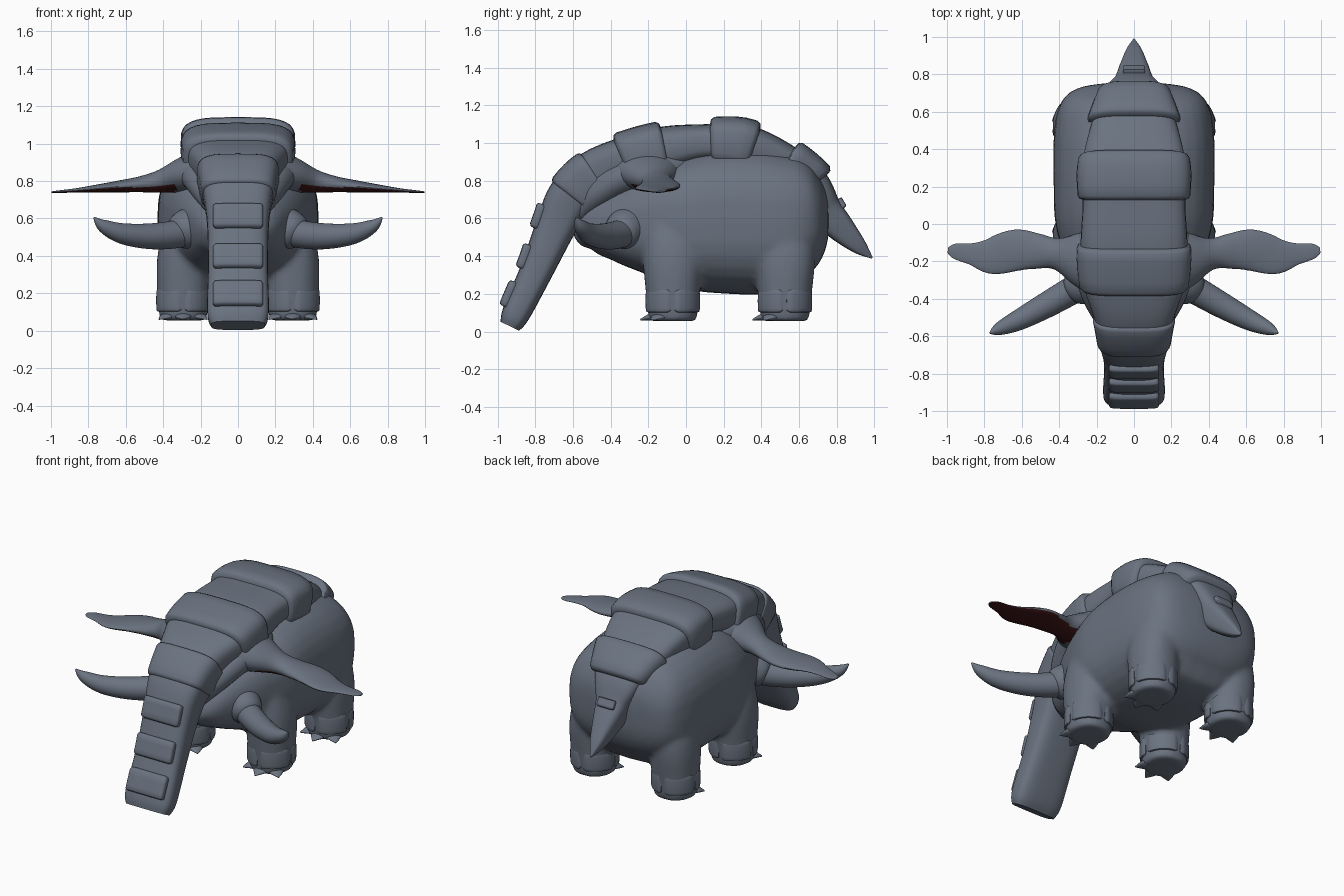
import bpy, math
from mathutils import Vector

cube = bpy.data.objects.get("Cube")
if cube:
    bpy.data.objects.remove(cube, do_unlink=True)


def make_material(name, color):
    m = bpy.data.materials.new(name)
    m.use_nodes = True
    m.diffuse_color = color
    m.node_tree.nodes["Principled BSDF"].inputs["Base Color"].default_value = color
    return m


GREY = make_material("slate grey hide", (0.145, 0.172, 0.218, 1))
RED = make_material("dark red ear lining", (0.05, 0.008, 0.009, 1))
X, Y, Z = Vector((1, 0, 0)), Vector((0, 1, 0)), Vector((0, 0, 1))


def sample(keys, t):
    """Smooth curve through the keys, by key number."""
    last = len(keys) - 1
    i = max(0, min(int(t), last - 1))
    u = t - i
    a, b, c, d = (keys[max(0, min(last, i + k))] for k in (-1, 0, 1, 2))
    return [0.5 * (2 * q + (r - p) * u + (2 * p - 5 * q + 4 * r - s) * u * u
                   + (3 * q - p - 3 * r + s) * u ** 3)
            for p, q, r, s in zip(a, b, c, d)]


def frame(keys, t, side):
    """Centre, side axis, normal and the two half sizes at t."""
    top = len(keys) - 1
    v = sample(keys, t)
    ahead = Vector(sample(keys, min(t + 0.05, top))[:3])
    behind = Vector(sample(keys, max(t - 0.05, 0))[:3])
    tan = (ahead - behind).normalized()
    s = (side - tan * side.dot(tan)).normalized()
    return Vector(v[:3]), s, s.cross(tan), max(v[3], 0.003), max(v[4], 0.003)


def skin(name, rings, angle=40):
    """Close a row of rings into a mesh with capped ends."""
    n = len(rings[0])
    verts = [p for ring in rings for p in ring]
    faces = [(r * n + k, r * n + (k + 1) % n, (r + 1) * n + (k + 1) % n, (r + 1) * n + k)
             for r in range(len(rings) - 1) for k in range(n)]
    faces += [tuple(range(n))[::-1], tuple(range(len(verts) - n, len(verts)))]
    mesh = bpy.data.meshes.new(name)
    mesh.from_pydata(verts, [], faces)
    obj = bpy.data.objects.new(name, mesh)
    bpy.context.collection.objects.link(obj)
    mesh.materials.append(GREY)
    bpy.ops.object.select_all(action='DESELECT')
    obj.select_set(True)
    bpy.context.view_layer.objects.active = obj
    bpy.ops.object.mode_set(mode='EDIT')
    bpy.ops.mesh.select_all(action='SELECT')
    bpy.ops.mesh.normals_make_consistent(inside=False)
    bpy.ops.object.mode_set(mode='OBJECT')
    bpy.ops.object.shade_smooth_by_angle(angle=math.radians(angle))
    return obj


def oval(c, s, n, w, h, power, seg=32):
    def bend(v):
        return math.copysign(abs(v) ** (2 / power), v)
    angles = [2 * math.pi * k / seg for k in range(seg)]
    return [c + s * w * bend(math.cos(a)) + n * h * bend(math.sin(a)) for a in angles]


def loft(name, keys, side=X, power=2, steps=6):
    total = (len(keys) - 1) * steps
    return skin(name, [oval(*frame(keys, i / steps, side), power) for i in range(total + 1)])


def band(name, keys, t0, t1, grow, width=None):
    """Raised armour: a full band, or a plate of given width on the outer face."""
    rings = []
    for u, g in ((0, 0), (0.03, 0.7), (0.1, 1), (0.3, 1), (0.5, 1), (0.7, 1),
                 (0.9, 1), (0.97, 0.7), (1, 0)):
        c, s, n, w, h = frame(keys, t0 + (t1 - t0) * u, X)
        if width:
            rings.append(oval(c + n * h, s, n, width - 0.02 * (1 - g), 0.005 + grow * g, 5))
        else:
            extra = grow * g - 0.004
            rings.append(oval(c, s, n, w + extra * 0.7, h + extra, 3.6))
    return skin(name, rings, 50)


# Body: half widths with bottom and top heights along its length
profile = [(-.57, .07, .44, .50), (-.52, .19, .40, .62), (-.40, .27, .36, .74),
           (-.20, .36, .29, .86), (0, .42, .22, .94), (.22, .43, .20, .98),
           (.45, .43, .20, .97), (.60, .41, .25, .94), (.69, .36, .34, .85),
           (.735, .27, .42, .77), (.755, .13, .50, .69)]
body = loft("body_and_legs", [(0, y, (a + b) / 2, w, (b - a) / 2) for y, w, a, b in profile],
            power=2.7)
legs = []

# Trunk, head, back ridge and tail share one spine: y, z, half width, half thickness
spine = [(-.935, .028, .145, .055), (-.9, .1, .165, .075), (-.79, .33, .16, .088),
         (-.69, .56, .165, .108), (-.61, .715, .187, .125), (-.48, .83, .215, .135),
         (-.3, .92, .275, .12), (-.1, .97, .285, .12), (.1, 1.0, .275, .1),
         (.3, .99, .28, .11), (.5, .91, .235, .1), (.665, .79, .17, .09),
         (.735, .65, .112, .09), (.82, .55, .08, .075), (.92, .45, .042, .042),
         (.988, .39, .004, .004)]
spine = [(0, *k) for k in spine]
loft("trunk_back_and_tail", spine, power=3.4, steps=8)
band("brow_band", spine, 4.0, 5.0, .018)
band("head_band", spine, 5.8, 6.95, .035)
band("back_band", spine, 8.15, 9.3, .04)
band("rump_band", spine, 10.15, 11.1, .045)
band("tail_plate", spine, 11.9, 12.5, .015, .06)
for i, (t0, t1) in enumerate(((1.0, 1.6), (1.87, 2.4), (2.75, 3.4))):
    band(f"trunk_plate_{i + 1}", spine, t0, t1, .022, .133)


def leg_pad(name, cx, cy, heading):
    """Curved pad wrapped on a leg."""
    rings = []
    for j in range(13):
        a = heading + math.radians(41) * (j / 6 - 1)
        out = X * math.cos(a) + Y * math.sin(a)
        edge = j in (0, 12)
        c = Vector((cx, cy, .162)) + out * .134
        rings.append(oval(c, Z, out, .05 if edge else .06, .004 if edge else .013, 4, 16))
    skin(name, rings, 50)


def claw(name, cx, cy, heading):
    out = X * math.cos(heading) + Y * math.sin(heading)
    base = Vector((cx, cy, 0))
    shape = ((.07, .075, .045, .02), (.12, .076, .043, .018), (.15, .069, .024, .01),
             (.172, .062, .003, .004))
    loft(name, [(*(base + out * d + Z * z), w, h) for d, z, w, h in shape],
         side=out.cross(Z), steps=3)


for sx, tag in ((1, "left"), (-1, "right")):
    # Legs with pads and claws
    for cy, pos in ((-.07, "front"), (.525, "back")):
        cx = sx * .293
        leg = [(cx, cy, .055, .122, .124), (cx, cy, .1, .13, .132), (cx, cy, .22, .14, .145),
               (cx, cy, .4, .137, .16), (cx * .88, cy - .01, .6, .12, .15)]
        legs.append(loft(f"{pos}_{tag}_leg", leg, power=2.2))
        for i in range(4):
            leg_pad(f"{pos}_{tag}_leg_pad_{i + 1}", cx, cy, math.pi * (i / 2 + .25))
        for i in (-1, 0, 1):
            claw(f"{pos}_{tag}_claw_{i + 2}", cx, cy, math.pi * (i * .27 - .5))

    # Tusk and its socket
    tusk = [(.2, -.28, .55, .08, .08), (.34, -.36, .515, .075, .075), (.48, -.44, .505, .068, .068),
            (.62, -.515, .52, .055, .055), (.72, -.56, .56, .035, .035), (.77, -.583, .605, .005, .005)]
    loft(f"{tag}_tusk", [(sx * x, *r) for x, *r in tusk], side=Z)
    socket = [(.16, -.25, .57, .11, .11), (.25, -.31, .55, .112, .11),
              (.31, -.345, .53, .095, .095), (.335, -.36, .52, .07, .07)]
    loft(f"{tag}_tusk_socket", [(sx * x, *r) for x, *r in socket], side=Z)

    # Cheek flare under the head
    cheek = [(.1, -.57, .63, .05, .05), (.14, -.47, .73, .09, .08), (.19, -.32, .82, .11, .09),
             (.22, -.15, .85, .11, .1), (.2, .0, .88, .05, .05)]
    loft(f"{tag}_cheek", [(sx * x, *r) for x, *r in cheek])

    # Ear with a lined underside
    ear = [(.12, -.21, .875, .22, .13), (.28, -.185, .835, .155, .098), (.41, -.16, .8, .085, .062),
           (.52, -.145, .783, .095, .043), (.63, -.14, .772, .11, .032), (.76, -.17, .76, .098, .02),
           (.87, -.16, .75, .058, .011), (.96, -.145, .743, .04, .007), (.995, -.14, .741, .015, .004)]
    obj = loft(f"{tag}_ear", [(sx * x, *r) for x, *r in ear], side=Y)
    obj.data.materials.append(RED)
    for f in obj.data.polygons:
        if f.normal.z < -.6 and abs(f.center.x) > .33:
            f.material_index = 1

# Blend the legs into the body
bpy.ops.object.select_all(action='DESELECT')
for obj in [body] + legs:
    obj.select_set(True)
bpy.context.view_layer.objects.active = body
bpy.ops.object.join()
remesh = body.modifiers.new("blend", 'REMESH')
remesh.mode = 'VOXEL'
remesh.voxel_size = .016
remesh.use_smooth_shade = True
smooth = body.modifiers.new("soften", 'SMOOTH')
smooth.factor = .5
smooth.iterations = 8
